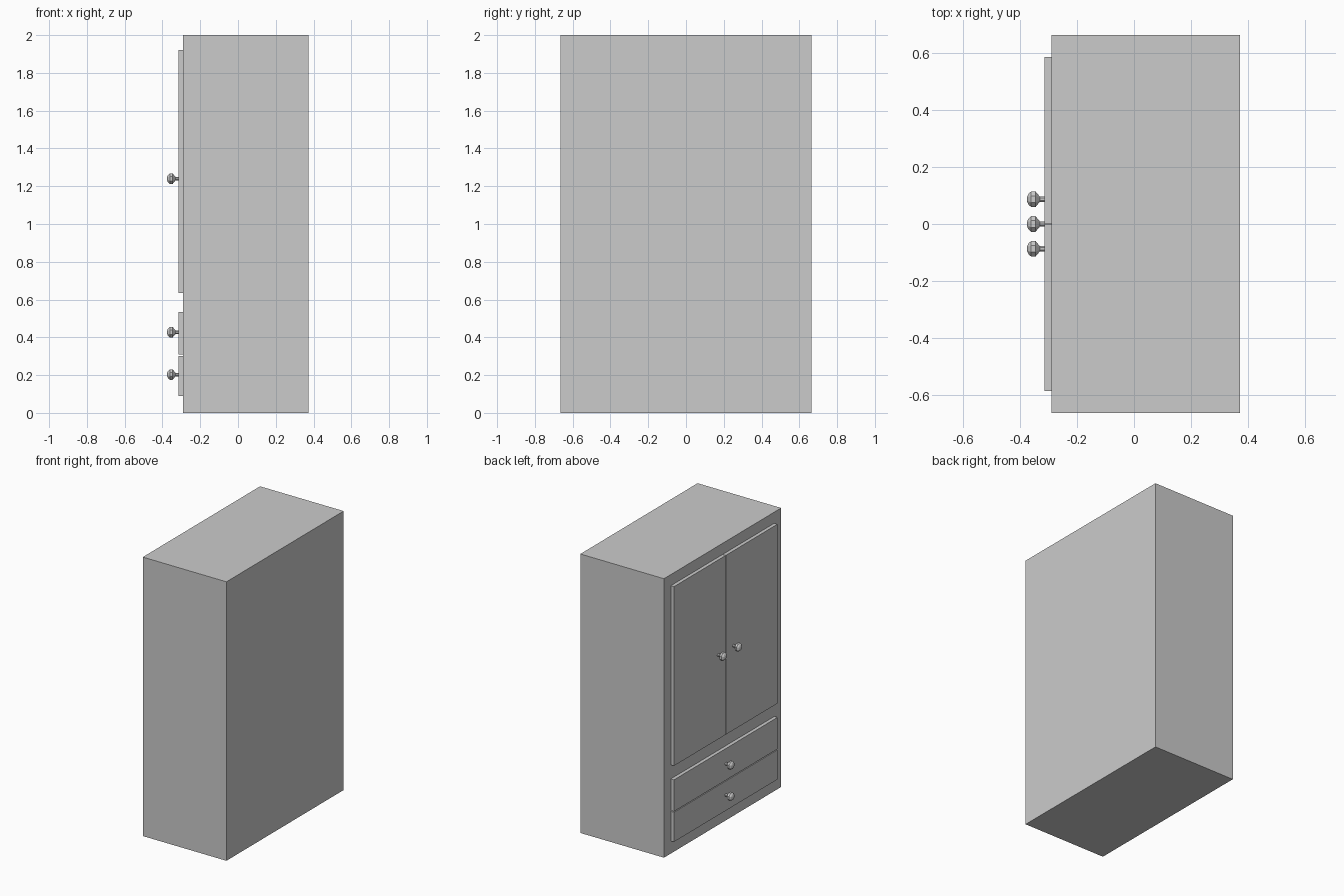
import bpy, bmesh
from math import cos, sin, tau

cube = bpy.data.objects.get("Cube")
if cube:
    bpy.data.objects.remove(cube, do_unlink=True)

grey = bpy.data.materials.new("plain_grey")
grey.use_nodes = True
colour = (0.6, 0.6, 0.6, 1)
grey.diffuse_color = colour
grey.node_tree.nodes["Principled BSDF"].inputs["Base Color"].default_value = colour


def finish(name, bm):
    bmesh.ops.recalc_face_normals(bm, faces=bm.faces)
    mesh = bpy.data.meshes.new(name)
    bm.to_mesh(mesh)
    bm.free()
    mesh.materials.append(grey)
    obj = bpy.data.objects.new(name, mesh)
    bpy.context.collection.objects.link(obj)
    return obj


def box(name, low, high):
    bm = bmesh.new()
    bmesh.ops.create_cube(bm, size=1)
    for v in bm.verts:
        v.co = [h if c > 0 else l for c, l, h in zip(v.co, low, high)]
    return finish(name, bm)


def knob(name, y, z, sides=8):
    # Faceted lathe along x: stem, flared head, blunt tip
    profile = [(BODY_FACE, 0.010), (-0.331, 0.010), (-0.340, 0.022),
               (-0.346, 0.030), (-0.361, 0.030), (-0.371, 0.020), (-0.375, 0.010)]
    bm = bmesh.new()
    rings = [[bm.verts.new((x, y + r * cos(tau * (i + 0.5) / sides),
                            z + r * sin(tau * (i + 0.5) / sides)))
              for i in range(sides)] for x, r in profile]
    for a, b in zip(rings, rings[1:]):
        for i in range(sides):
            j = (i + 1) % sides
            bm.faces.new((a[i], a[j], b[j], b[i]))
    bm.faces.new(rings[0])
    bm.faces.new(rings[-1])
    return finish(name, bm)


BODY_FACE, PANEL_FACE = -0.29, -0.315
HALF = 0.586   # half width of the door and drawer area
GAP = 0.002    # half the gap between the doors

# Carcass
box("cabinet_body", (BODY_FACE, -0.664, 0), (0.373, 0.664, 2))

# Pair of doors with knobs beside the middle gap
for name, side in (("near", -1), ("far", 1)):
    y0, y1 = sorted((side * GAP, side * HALF))
    box(name + "_door", (PANEL_FACE, y0, 0.635), (BODY_FACE, y1, 1.92))
    knob(name + "_door_knob", side * 0.087, 1.24)

# Two stacked drawers with central knobs
for name, z0, z1, knob_z in (("lower", 0.09, 0.302, 0.203), ("upper", 0.308, 0.535, 0.427)):
    box(name + "_drawer", (PANEL_FACE, -HALF, z0), (BODY_FACE, HALF, z1))
    knob(name + "_drawer_knob", 0, knob_z)
